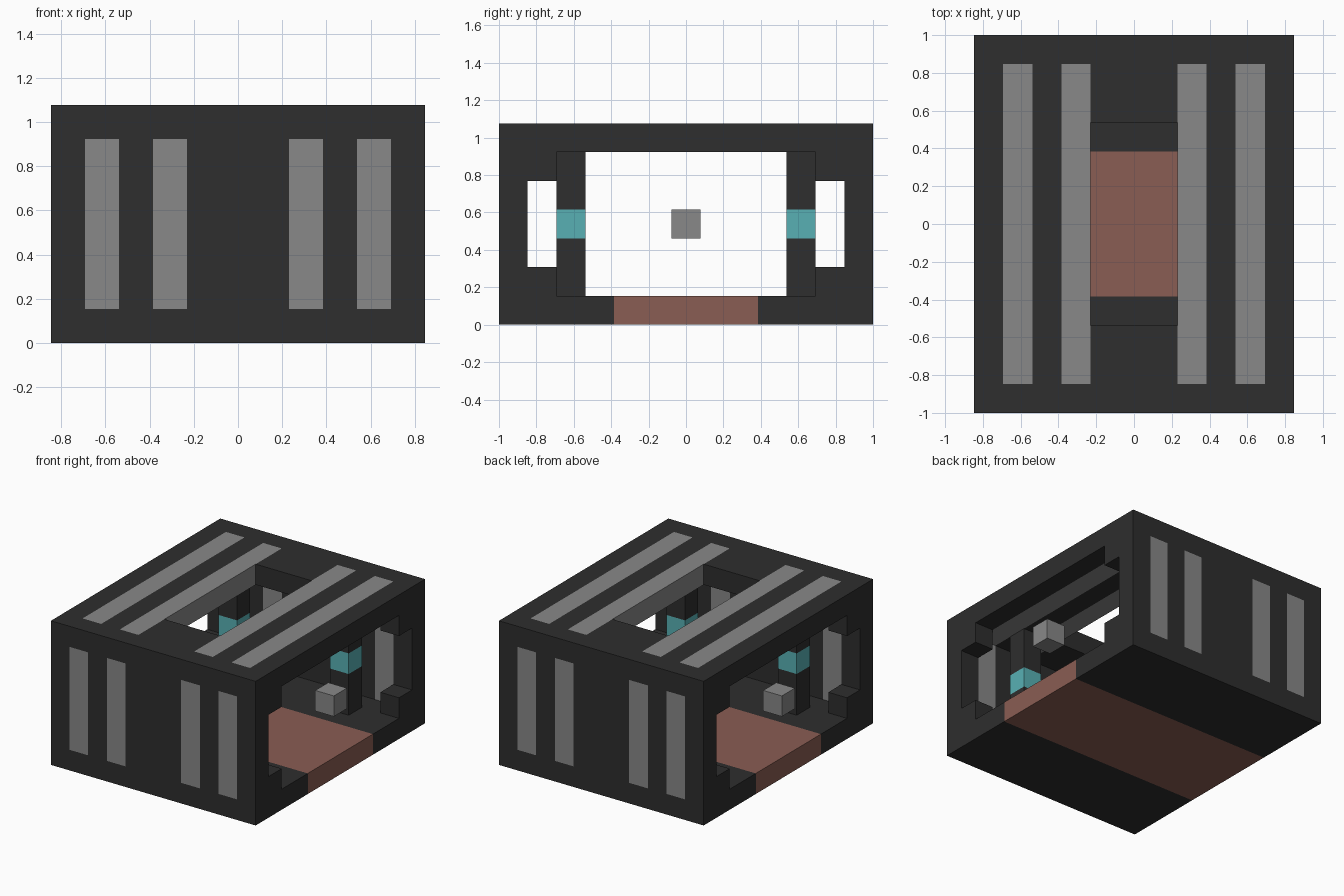
import bpy
import bmesh
from mathutils import Matrix, Vector

cube = bpy.data.objects.get("Cube")
if cube:
    bpy.data.objects.remove(cube, do_unlink=True)

U = 2 / 13  # size of one block


def linear(c):
    c /= 255
    return c / 12.92 if c <= 0.04045 else ((c + 0.055) / 1.055) ** 2.4


def material(name, *rgb):
    color = (*[linear(c) for c in rgb], 1)
    m = bpy.data.materials.new(name)
    m.use_nodes = True
    m.diffuse_color = color
    bsdf = m.node_tree.nodes["Principled BSDF"]
    bsdf.inputs["Base Color"].default_value = color
    bsdf.inputs["Roughness"].default_value = 0.9
    return m


DARK = material("charcoal", 46, 46, 46)
GRAY = material("light gray", 136, 136, 136)
BROWN = material("clay brown", 138, 93, 83)
TEAL = material("teal", 88, 176, 180)


def blocks(name, mat, x, y, z, mirror=""):
    """Box spanning the given block ranges, repeated across the mirrored axes."""
    bm = bmesh.new()
    for sx in ((1, -1) if "x" in mirror else (1,)):
        for sy in ((1, -1) if "y" in mirror else (1,)):
            center = Vector((sx * sum(x), sy * sum(y), sum(z))) * U / 2
            size = Vector((x[1] - x[0], y[1] - y[0], z[1] - z[0])) * U
            bmesh.ops.create_cube(bm, size=1, matrix=Matrix.Translation(center) @ Matrix.Diagonal((*size, 1)))
    mesh = bpy.data.meshes.new(name)
    bm.to_mesh(mesh)
    bm.free()
    mesh.materials.append(mat)
    obj = bpy.data.objects.new(name, mesh)
    bpy.context.scene.collection.objects.link(obj)
    return obj


FULL = (-5.5, 5.5)
MIDDLE = (-1.5, 1.5)
INNER = (-5.5, 5.5)
EDGE = (5.5, 6.5)
FLOOR, WALL, ROOF = (0, 1), (1, 6), (6, 7)

# Floor with a brown band across the middle
blocks("floor_band", BROWN, FULL, (-2.5, 2.5), FLOOR)
blocks("floor_ends", DARK, FULL, (2.5, 6.5), FLOOR, "y")

# Striped end walls and roof, built from alternating bars
bars = [("outer_bar", DARK, 4.5), ("outer_stripe", GRAY, 3.5),
        ("inner_bar", DARK, 2.5), ("inner_stripe", GRAY, 1.5)]
for name, mat, start in bars:
    span = (start, start + 1)
    blocks("wall_" + name, mat, span, EDGE, WALL, "xy")
    blocks("roof_" + name, mat, span, INNER, ROOF, "x")
blocks("wall_center", DARK, MIDDLE, EDGE, WALL, "y")

# Roof ends and the panels bounding the skylight
blocks("roof_ends", DARK, FULL, EDGE, ROOF, "y")
blocks("skylight_panels", DARK, MIDDLE, (3.5, 5.5), ROOF, "y")

# Corner brackets of the side openings
for name, z in (("lower_bracket", (1, 2)), ("upper_bracket", (5, 6))):
    blocks(name, DARK, (4.5, 5.5), (4.5, 5.5), z, "xy")

# Four inner columns with teal lamps
for name, mat, z in (("column_base", DARK, (1, 3)),
                     ("column_lamp", TEAL, (3, 4)),
                     ("column_top", DARK, (4, 6))):
    blocks(name, mat, (2.5, 3.5), (3.5, 4.5), z, "xy")

# Floating cubes in the side openings
blocks("side_cube", GRAY, (4.5, 5.5), (-0.5, 0.5), (3, 4), "x")
